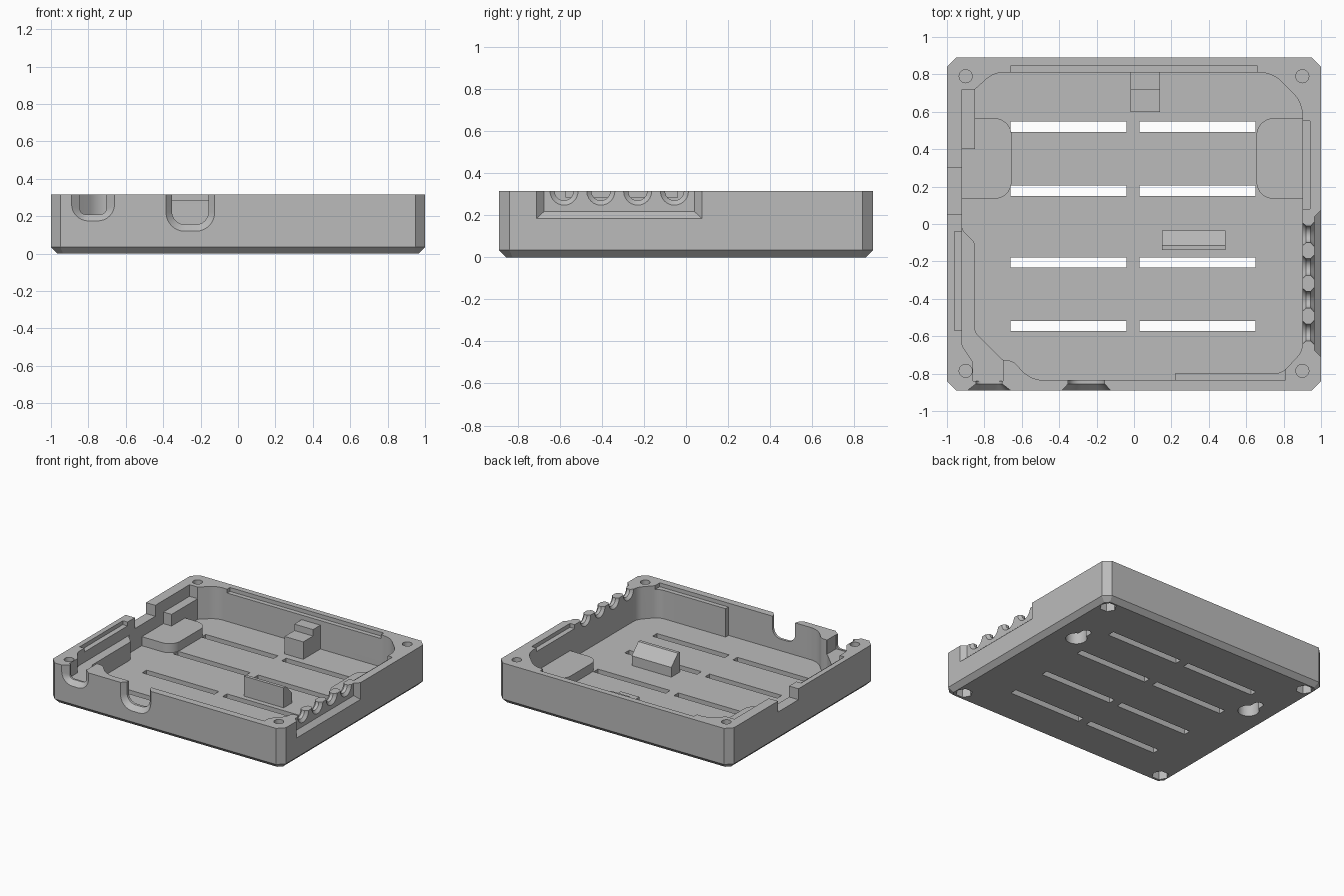
import bpy, bmesh, math
from mathutils import Vector

if "Cube" in bpy.data.objects:
    bpy.data.objects.remove(bpy.data.objects["Cube"])

TOP, FLOOR, LEDGE, RIM = 0.315, 0.065, 0.205, 0.285
ABOVE = 0.4

grey = bpy.data.materials.new("light_grey_plastic")
grey.use_nodes = True
grey.diffuse_color = (0.5, 0.5, 0.5, 1)
grey.node_tree.nodes["Principled BSDF"].inputs["Base Color"].default_value = (0.5, 0.5, 0.5, 1)


def fillet(corners, steps=8):
    """Polygon from (x, y) or (x, y, radius) corners, rounding those with a radius."""
    out, n = [], len(corners)
    for i, c in enumerate(corners):
        p = Vector(c[:2])
        if len(c) < 3:
            out.append(p)
            continue
        a = (Vector(corners[i - 1][:2]) - p).normalized()
        b = (Vector(corners[(i + 1) % n][:2]) - p).normalized()
        half = a.angle(b) / 2
        centre = p + (a + b).normalized() * c[2] / math.sin(half)
        start = p + a * c[2] / math.tan(half) - centre
        end = p + b * c[2] / math.tan(half) - centre
        sweep = math.atan2(start.x * end.y - start.y * end.x, start.dot(end))
        for k in range(steps + 1):
            t = sweep * k / steps
            out.append(centre + Vector((start.x * math.cos(t) - start.y * math.sin(t),
                                        start.x * math.sin(t) + start.y * math.cos(t))))
    return out


def loft(name, sections, axis="z"):
    """Closed solid through (outline, distance along axis) sections."""
    place = {"x": lambda p, d: (d, p[0], p[1]),
             "y": lambda p, d: (p[0], d, p[1]),
             "z": lambda p, d: (p[0], p[1], d)}[axis]
    bm = bmesh.new()
    rings = [[bm.verts.new(place(p, d)) for p in outline] for outline, d in sections]
    n = len(rings[0])
    for lo, hi in zip(rings, rings[1:]):
        for i in range(n):
            j = (i + 1) % n
            bm.faces.new((lo[i], lo[j], hi[j], hi[i]))
    bm.faces.new(rings[0][::-1])
    bm.faces.new(rings[-1])
    bmesh.ops.recalc_face_normals(bm, faces=bm.faces[:])
    mesh = bpy.data.meshes.new(name)
    bm.to_mesh(mesh)
    bm.free()
    mesh.materials.append(grey)
    obj = bpy.data.objects.new(name, mesh)
    bpy.context.collection.objects.link(obj)
    return obj


def prism(name, outline, lo, hi, axis="z"):
    return loft(name, [(outline, lo), (outline, hi)], axis)


def box(name, x0, x1, y0, y1, z0, z1):
    return prism(name, [(x0, y0), (x1, y0), (x1, y1), (x0, y1)], z0, z1)


def circle(x, y, r, n=24):
    return [(x + r * math.cos(math.tau * k / n), y + r * math.sin(math.tau * k / n))
            for k in range(n)]


def slot_shape(c, w, bottom, r):
    """U-shaped opening, running out past the rim."""
    return fillet([(c - w, ABOVE), (c - w, bottom, r), (c + w, bottom, r), (c + w, ABOVE)])


def cut(targets, cutter):
    cutter.hide_render = True
    for obj in targets:
        mod = obj.modifiers.new("cut", "BOOLEAN")
        mod.operation, mod.solver, mod.object = "DIFFERENCE", "EXACT", cutter
        bpy.context.view_layer.objects.active = obj
        bpy.ops.object.modifier_apply(modifier=mod.name)
    bpy.data.objects.remove(cutter)


def octagon(hx, hy, c):
    return [(hx - c, -hy), (hx, c - hy), (hx, hy - c), (hx - c, hy),
            (c - hx, hy), (-hx, hy - c), (-hx, c - hy), (c - hx, -hy)]


# Outer tray with chamfered corners and lower edge
tray = loft("tray", [(octagon(0.965, 0.855, 0.03), 0), (octagon(1, 0.89, 0.05), 0.035),
                     (octagon(1, 0.89, 0.05), TOP)])

# Main cavity
cut([tray], prism("cavity", fillet([
    (0.74, 0.81, 0.17), (-0.75, 0.81, 0.14), (-0.85, 0.72), (-0.92, 0.72),
    (-0.92, -0.03, 0.05), (-0.85, -0.1, 0.05), (-0.85, -0.58, 0.05), (-0.7, -0.73, 0.04),
    (-0.65, -0.73, 0.06), (-0.55, -0.835, 0.16), (0.22, -0.835), (0.22, -0.8),
    (0.79, -0.8, 0.1), (0.9, -0.68, 0.1), (0.9, 0.65, 0.17)]), FLOOR, ABOVE))

# Shelf beside the corner opening
cut([tray], prism("shelf", fillet([
    (-0.92, 0.1), (-0.92, -0.65, 0.06), (-0.86, -0.74), (-0.86, -0.84), (-0.7, -0.84),
    (-0.7, -0.73), (-0.6, -0.6), (-0.6, 0.1)]), LEDGE, ABOVE))

# Rim grooves and side notch
for x0, x1, y0, y1, z in ((-0.66, 0.66, 0.7, 0.845, RIM), (0.8, 0.94, 0.08, 0.55, RIM),
                          (-0.96, -0.8, -0.57, -0.04, RIM), (0.22, 0.81, -0.835, -0.7, RIM),
                          (-1.1, -0.9, 0.05, 0.3, 0.23)):
    cut([tray], box("groove", x0, x1, y0, y1, z, ABOVE))

# Front openings with flared mouths
for c, wide, low, big, narrow, high, small in ((-0.775, 0.115, 0.175, 0.09, 0.07, 0.21, 0.03),
                                               (-0.255, 0.13, 0.12, 0.1, 0.098, 0.155, 0.07)):
    outer, inner = slot_shape(c, wide, low, big), slot_shape(c, narrow, high, small)
    cut([tray], loft("opening", [(outer, -0.9), (outer, -0.89), (inner, -0.855),
                                 (inner, -0.82)], "y"))


# Side recess with four scalloped openings
def recess(y0, y1, z):
    return [(y0, ABOVE), (y0, z), (y1, z), (y1, ABOVE)]


cut([tray], loft("recess", [(recess(-0.71, 0.075, 0.185), 1.01), (recess(-0.71, 0.075, 0.185), 1),
                            (recess(-0.675, 0.04, 0.218), 0.965)], "x"))
for i in range(4):
    y = -0.58 + 0.175 * i
    wide, narrow = circle(y, TOP, 0.067), circle(y, TOP, 0.045)
    cut([tray], loft("scallop", [(wide, 0.98), (wide, 0.965), (narrow, 0.945),
                                 (narrow, 0.92), (wide, 0.895)], "x"))

# Floor vents
for y in (-0.545, -0.205, 0.178, 0.52):
    for x in (-0.66, 0.03):
        cut([tray], box("vent", x, x + 0.62, y - 0.027, y + 0.027, -0.1, 0.1))

# Corner screw holes above, hexagonal nut pockets below
for x in (-0.9, 0.9):
    for y in (-0.785, 0.79):
        cut([tray], prism("screw_hole", circle(x, y, 0.035), 0.12, ABOVE))
        cut([tray], prism("nut_pocket", circle(x, y, 0.06, 6), -0.1, 0.09))

# Raised pads hollowed by hanging keyholes
pads = []
for side, name in ((-1, "right_pad"), (1, "left_pad")):
    wall = 0.93 if side < 0 else 0.91
    pad = prism(name, fillet([(side * wall, 0.135), (side * 0.655, 0.135, 0.09),
                              (side * 0.655, 0.565, 0.09), (side * wall, 0.565)]), FLOOR, 0.135)
    pads.append(pad)
    x = side * 0.79
    cut([tray, pad], prism("keyhole", circle(x, 0.31, 0.075), -0.1, 0.11))
    cut([tray, pad], prism("keyhole_slot", fillet([
        (x - 0.035, 0.3), (x + 0.035, 0.3), (x + 0.035, 0.45, 0.034),
        (x - 0.035, 0.45, 0.034)]), -0.1, 0.11))

# Interior supports
rest = box("side_rest", -0.93, -0.85, 0.4, 0.725, FLOOR, 0.225)
step = prism("stepped_support", [(0.6, FLOOR), (0.815, FLOOR), (0.815, 0.25), (0.72, 0.25),
                                 (0.72, 0.2), (0.6, 0.2)], -0.02, 0.14, "x")
wedge = prism("wedge_support", [(-0.14, FLOOR), (-0.035, FLOOR), (-0.035, 0.14),
                                (-0.115, 0.22), (-0.14, 0.22)], 0.15, 0.49, "x")

# Smooth curved walls, keep edges sharp
bpy.ops.object.select_all(action="DESELECT")
for obj in [tray, rest, step, wedge] + pads:
    obj.select_set(True)
bpy.context.view_layer.objects.active = tray
bpy.ops.object.shade_smooth_by_angle(angle=math.radians(25))
